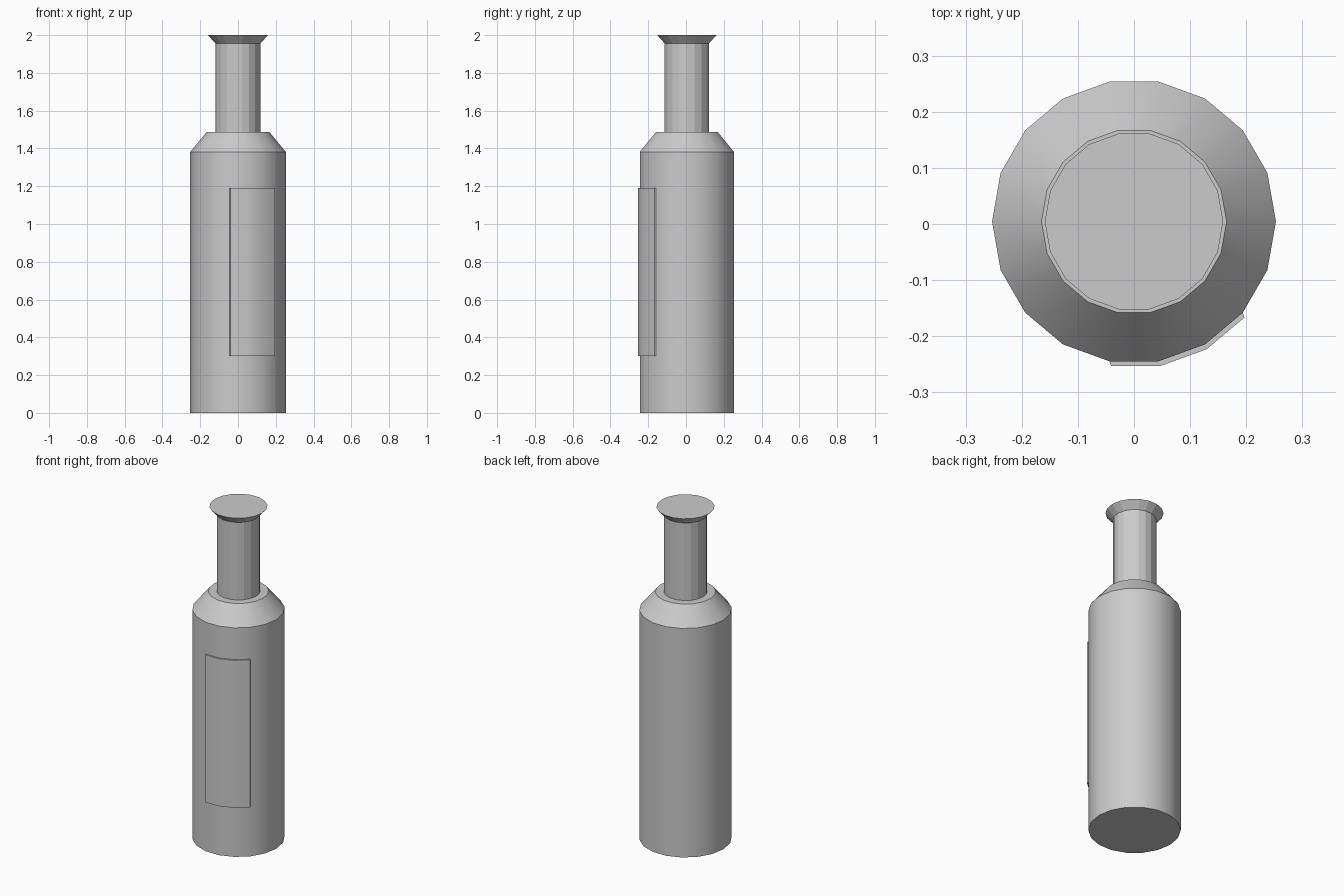
import bpy, bmesh
from math import cos, sin, radians

if "Cube" in bpy.data.objects:
    bpy.data.objects.remove(bpy.data.objects["Cube"])

SIDES = 18
CY = 0.0045      # bottle axis sits slightly back because the label adds depth
R_BODY = 0.253


def ring_point(r, degrees, z):
    a = radians(degrees)
    return (r * cos(a), CY + r * sin(a), z)


def make_object(name, bm, smooth):
    bmesh.ops.recalc_face_normals(bm, faces=bm.faces)
    mesh = bpy.data.meshes.new(name)
    bm.to_mesh(mesh)
    bm.free()
    obj = bpy.data.objects.new(name, mesh)
    bpy.context.collection.objects.link(obj)
    if smooth:
        bpy.ops.object.select_all(action='DESELECT')
        obj.select_set(True)
        bpy.context.view_layer.objects.active = obj
        bpy.ops.object.shade_smooth_by_angle(angle=radians(30))
    return obj


def turned(name, profile, smooth):
    """Closed turned solid from (radius, z) pairs, bottom to top."""
    bm = bmesh.new()
    rings = [[bm.verts.new(ring_point(r, 360 * i / SIDES, z)) for i in range(SIDES)]
             for r, z in profile]
    for low, high in zip(rings, rings[1:]):
        for i in range(SIDES):
            j = (i + 1) % SIDES
            bm.faces.new((low[i], low[j], high[j], high[i]))
    bm.faces.new(rings[0][::-1])
    bm.faces.new(rings[-1])
    return make_object(name, bm, smooth)


# Bottle body with sloped shoulder
turned("bottle_body", [(R_BODY, 0), (R_BODY, 1.382), (0.165, 1.488)], True)

# Faceted neck and flared lip
turned("bottle_neck_and_lip", [(0.119, 1.487), (0.119, 1.956), (0.159, 2.0)], False)

# Label: three body faces pushed out together along their average normal
bm = bmesh.new()
angles = (-100, -80, -60, -40)
low = [bm.verts.new(ring_point(R_BODY, a, 0.30)) for a in angles]
high = [bm.verts.new(ring_point(R_BODY, a, 1.19)) for a in angles]
faces = [bm.faces.new((low[i], low[i + 1], high[i + 1], high[i])) for i in range(3)]
result = bmesh.ops.extrude_face_region(bm, geom=faces, use_keep_orig=True)
moved = [v for v in result["geom"] if isinstance(v, bmesh.types.BMVert)]
d = radians(-70)
bmesh.ops.translate(bm, verts=moved, vec=(0.009 * cos(d), 0.009 * sin(d), 0))
make_object("label", bm, True)
